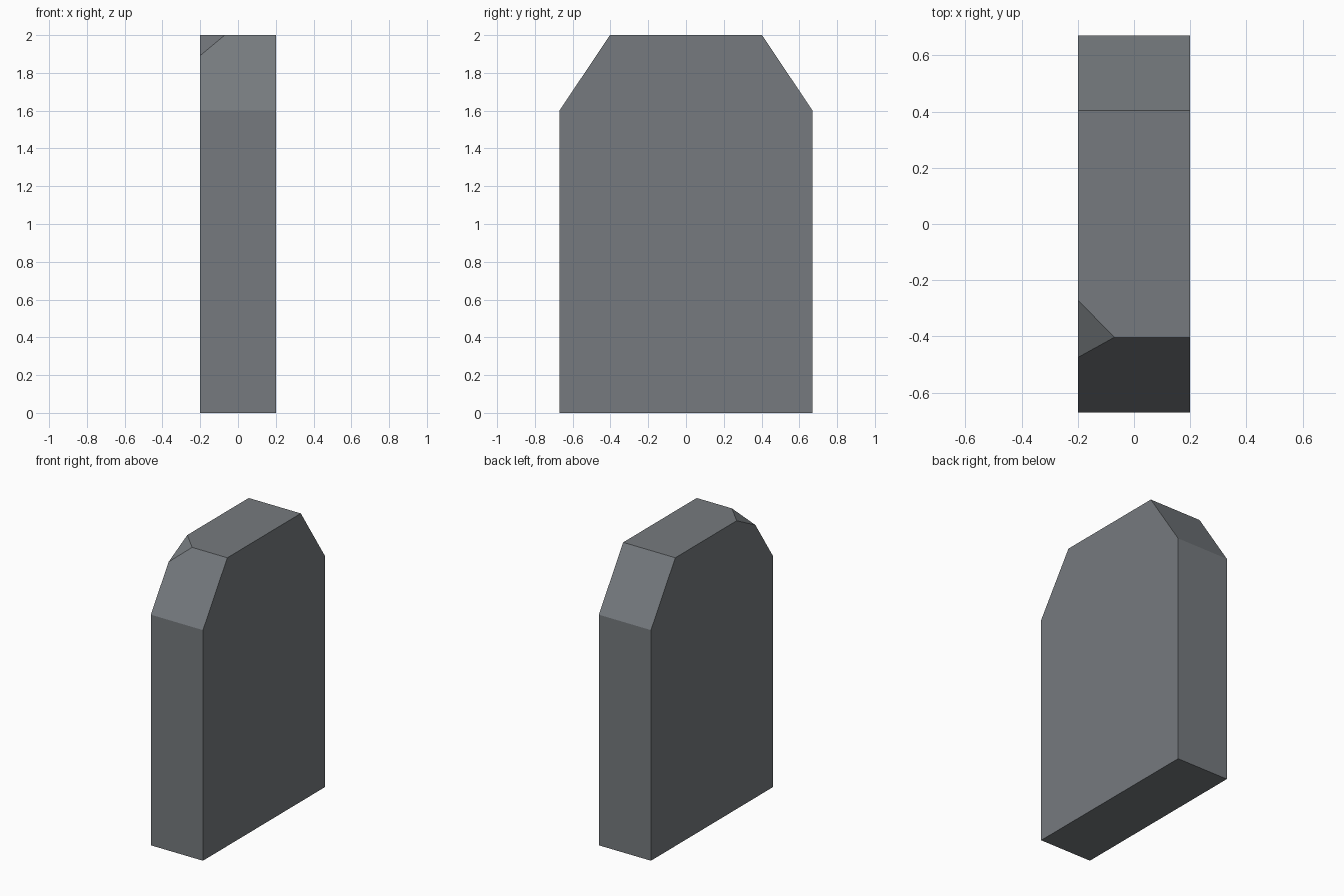
import bpy, bmesh
from mathutils import Vector

if "Cube" in bpy.data.objects:
    bpy.data.objects.remove(bpy.data.objects["Cube"])

HALF_X = 0.2

# Stone grey material
stone = bpy.data.materials.new("stone grey")
stone.diffuse_color = (0.18, 0.195, 0.21, 1)
stone.use_nodes = True
stone.node_tree.nodes["Principled BSDF"].inputs["Base Color"].default_value = stone.diffuse_color

# Upright slab: side profile with bevelled shoulders, extruded along x
half = [(0.67, 0), (0.67, 1.6), (0.403, 2.0)]
profile = half + [(-y, z) for y, z in reversed(half)]
bm = bmesh.new()
face = bm.faces.new([bm.verts.new((-HALF_X, y, z)) for y, z in profile])
extruded = bmesh.ops.extrude_face_region(bm, geom=[face])
bmesh.ops.translate(bm, vec=(2 * HALF_X, 0, 0),
                    verts=[v for v in extruded["geom"] if isinstance(v, bmesh.types.BMVert)])

# Chipped corner: slice off the top front left corner and cap it
a, b, c = Vector((-0.2, -0.27, 2)), Vector((-0.07, -0.403, 2)), Vector((-0.2, -0.475, 1.892))
normal = (b - a).cross(c - a).normalized()
if normal.z < 0:
    normal.negate()
cut = bmesh.ops.bisect_plane(bm, geom=bm.verts[:] + bm.edges[:] + bm.faces[:],
                             plane_co=a, plane_no=normal, clear_outer=True)
bmesh.ops.holes_fill(bm, edges=[e for e in cut["geom_cut"] if isinstance(e, bmesh.types.BMEdge)])
bmesh.ops.recalc_face_normals(bm, faces=bm.faces[:])

mesh = bpy.data.meshes.new("stone_slab")
bm.to_mesh(mesh)
bm.free()
mesh.materials.append(stone)
slab = bpy.data.objects.new("stone_slab", mesh)
bpy.context.collection.objects.link(slab)
